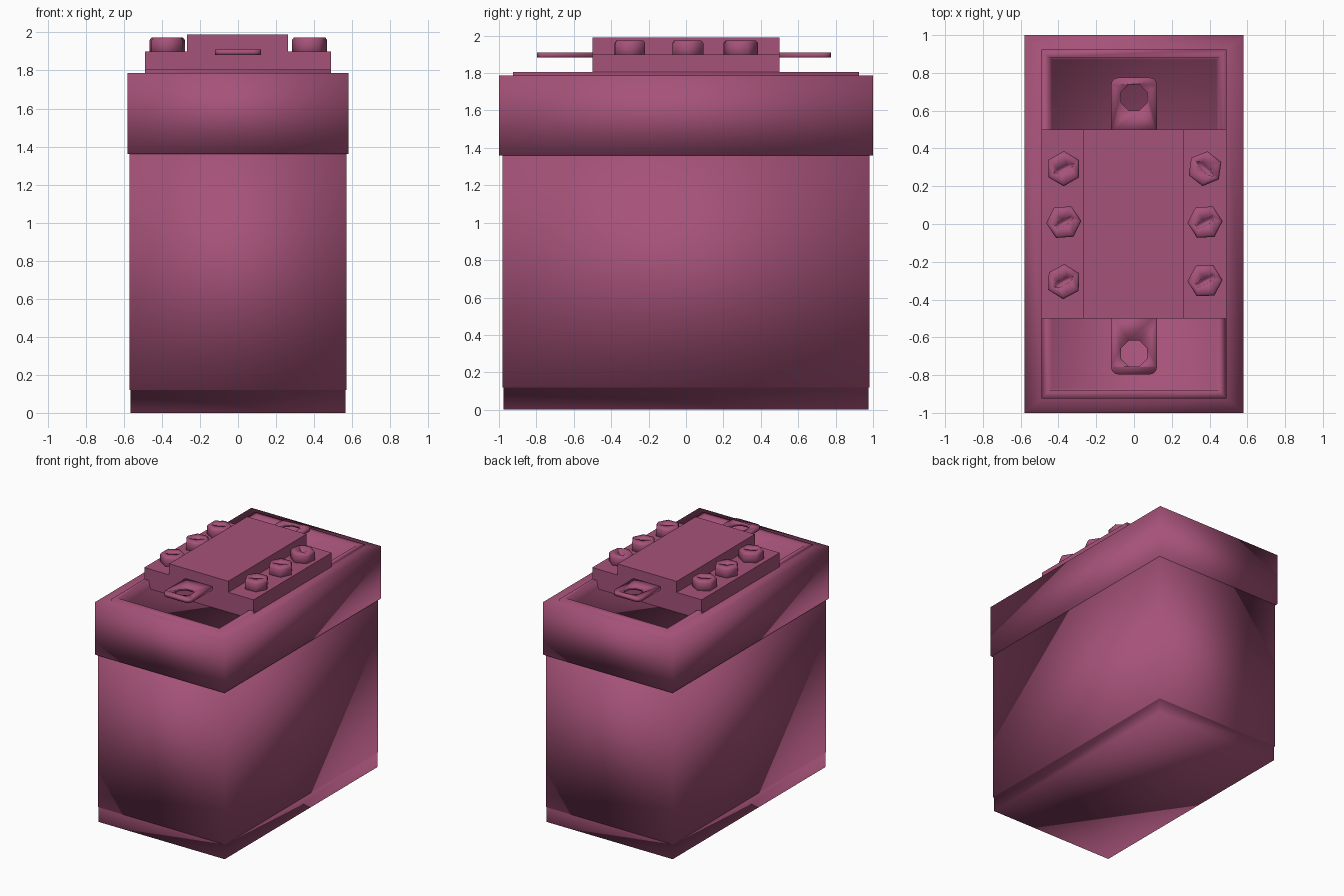
import bpy, bmesh
from math import cos, sin, radians, pi

if "Cube" in bpy.data.objects:
    bpy.data.objects.remove(bpy.data.objects["Cube"])

mat = bpy.data.materials.new("plum")
mat.diffuse_color = (0.38, 0.085, 0.19, 1)
mat.use_nodes = True
mat.node_tree.nodes["Principled BSDF"].inputs["Base Color"].default_value = mat.diffuse_color


def finish(ob, smooth=True):
    ob.data.materials.append(mat)
    for p in ob.data.polygons:
        p.use_smooth = smooth
    return ob


def loft(name, loops):
    """Closed skin through a list of equal-length point loops."""
    bm = bmesh.new()
    rings = [[bm.verts.new(p) for p in loop] for loop in loops]
    n = len(rings[0])
    for a, b in zip(rings, rings[1:]):
        for i in range(n):
            j = (i + 1) % n
            bm.faces.new((a[i], a[j], b[j], b[i]))
    bm.faces.new(rings[0][::-1])
    bm.faces.new(rings[-1])
    bmesh.ops.recalc_face_normals(bm, faces=bm.faces)
    me = bpy.data.meshes.new(name)
    bm.to_mesh(me)
    bm.free()
    ob = bpy.data.objects.new(name, me)
    bpy.context.collection.objects.link(ob)
    return ob


def rect(hx, hy, z):
    return [(-hx, -hy, z), (hx, -hy, z), (hx, hy, z), (-hx, hy, z)]


# Main case with a slightly narrower foot
finish(loft("case_body", [rect(0.565, 0.977, 0), rect(0.565, 0.977, 0.12),
                          rect(0.57, 0.98, 0.12), rect(0.57, 0.98, 1.36)]))

# Lid with raised rim and recessed tray
finish(loft("lid", [rect(0.58, 1, 1.36), rect(0.58, 1, 1.787),
                    rect(0.49, 0.925, 1.787), rect(0.49, 0.925, 1.806),
                    rect(0.45, 0.882, 1.806), rect(0.435, 0.87, 1.74)]))

# Stepped centre block
profile = [(-0.49, 1.73), (0.49, 1.73), (0.49, 1.9), (0.263, 1.9),
           (0.263, 1.99), (-0.267, 1.99), (-0.267, 1.9), (-0.49, 1.9)]
block = finish(loft("centre_block", [[(x, y, z) for x, z in profile] for y in (-0.5, 0.5)]))
bpy.context.view_layer.objects.active = block
block.select_set(True)
bpy.ops.object.shade_smooth_by_angle(angle=radians(30))
block.select_set(False)


# Hexagonal filler caps with a screwdriver slot
def cap(name, cx, cy, turn, slot):
    def ring(rx, ry, z, twist=0):
        t, k = radians(turn), radians(twist)
        pts = []
        for i in range(6):
            a = i * pi / 3 + t - k
            x, y = rx * cos(a), ry * sin(a)
            pts.append((cx + x * cos(k) - y * sin(k), cy + x * sin(k) + y * cos(k), z))
        return pts
    finish(loft(name, [ring(0.093, 0.093, 1.87), ring(0.093, 0.093, 1.96),
                       ring(0.082, 0.082, 1.974), ring(0.062, 0.02, 1.974, slot),
                       ring(0.055, 0.012, 1.94, slot)]))


caps = [(-0.372, 0.293, 30, 25), (-0.372, 0.01, 4, 30), (-0.372, -0.305, 28, 28),
        (0.376, 0.293, 22, -42), (0.376, 0.01, 3, 28), (0.376, -0.3, 2, 30)]
for i, c in enumerate(caps):
    cap(f"filler_cap_{i + 1}", *c)


# Terminal tabs with rounded ends and octagonal holes
def tab(name, s, end, hole_y):
    r, hx = 0.04, 0.122
    outline = [(hx, 0.48)]
    for sx, start in ((1, 0), (-1, 90)):
        for k in range(4):
            a = radians(start + k * 30)
            outline.append((sx * (hx - r) + r * cos(a), end - r + r * sin(a)))
    outline.append((-hx, 0.48))
    hole = [(0.074 * cos(radians(22.5 + 45 * k)), hole_y + 0.074 * sin(radians(22.5 + 45 * k)))
            for k in range(8)]
    cu = bpy.data.curves.new(name, 'CURVE')
    cu.dimensions = '2D'
    cu.fill_mode = 'BOTH'
    cu.extrude = 0.014
    for pts in (outline, hole):
        sp = cu.splines.new('POLY')
        sp.points.add(len(pts) - 1)
        sp.use_cyclic_u = True
        for p, (x, y) in zip(sp.points, pts):
            p.co = (x, s * y, 0, 1)
    ob = bpy.data.objects.new(name, cu)
    ob.location.z = 1.896
    bpy.context.collection.objects.link(ob)
    bpy.context.view_layer.objects.active = ob
    ob.select_set(True)
    bpy.ops.object.convert(target='MESH')
    ob = bpy.context.object
    ob.select_set(False)
    bm = bmesh.new()
    bm.from_mesh(ob.data)
    bmesh.ops.remove_doubles(bm, verts=bm.verts, dist=0.0005)
    bmesh.ops.recalc_face_normals(bm, faces=bm.faces)
    bm.to_mesh(ob.data)
    bm.free()
    finish(ob)


tab("terminal_tab_front", -1, 0.797, 0.685)
tab("terminal_tab_back", 1, 0.775, 0.67)
